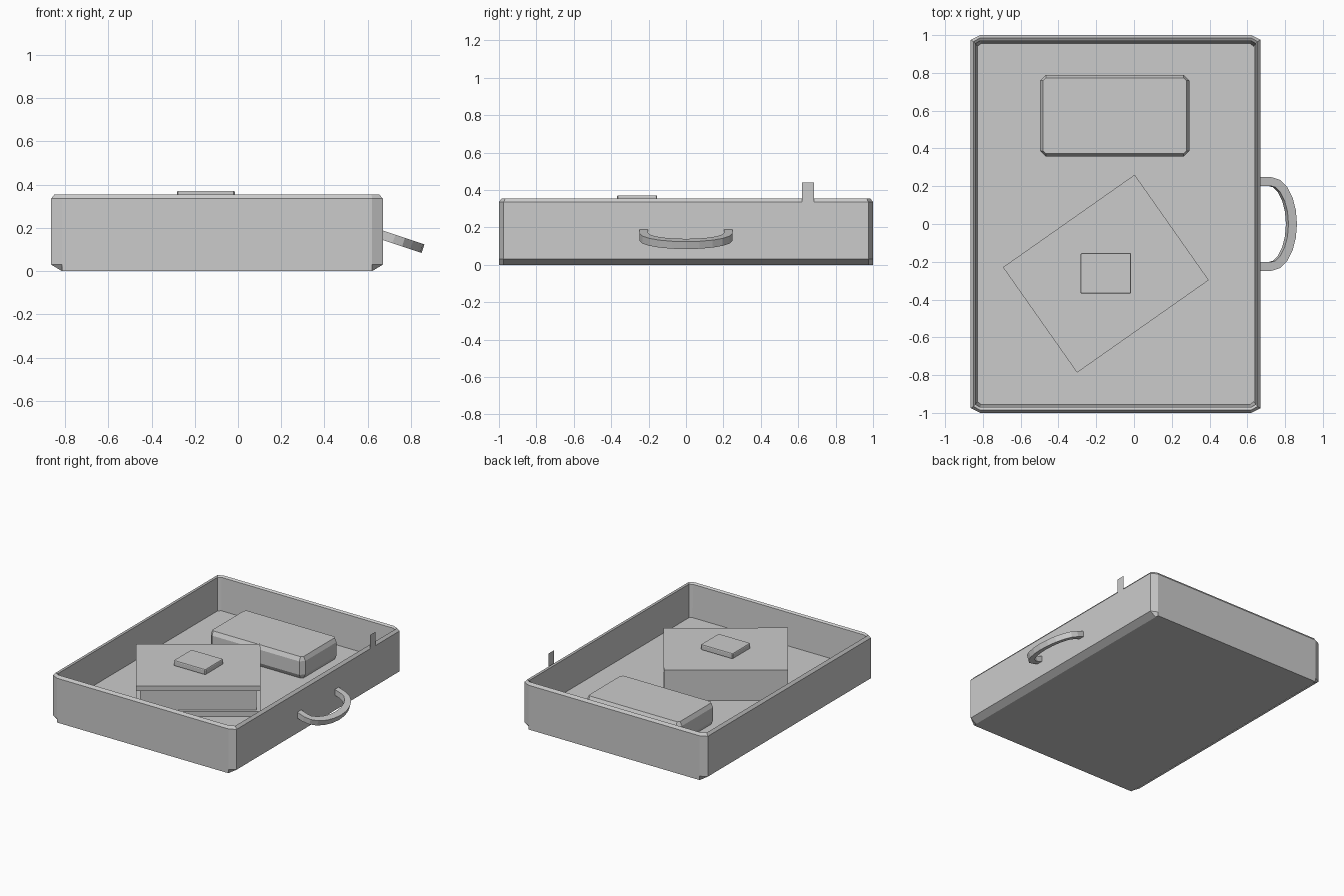
import bpy, bmesh, math
from mathutils import Vector

if "Cube" in bpy.data.objects:
    bpy.data.objects.remove(bpy.data.objects["Cube"])


def loft(name, rings, smooth=None):
    """Skin matching rings of points and cap both ends."""
    bm = bmesh.new()
    vs = [[bm.verts.new(p) for p in r] for r in rings]
    n = len(vs[0])
    for a, b in zip(vs, vs[1:]):
        for i in range(n):
            j = (i + 1) % n
            bm.faces.new((a[i], a[j], b[j], b[i]))
    bm.faces.new(vs[0])
    bm.faces.new(vs[-1])
    return make_object(name, bm, smooth)


def make_object(name, bm, smooth=None):
    bmesh.ops.recalc_face_normals(bm, faces=bm.faces)
    me = bpy.data.meshes.new(name)
    bm.to_mesh(me)
    bm.free()
    ob = bpy.data.objects.new(name, me)
    bpy.context.collection.objects.link(ob)
    if smooth:
        bpy.ops.object.select_all(action='DESELECT')
        ob.select_set(True)
        bpy.context.view_layer.objects.active = ob
        bpy.ops.object.shade_smooth_by_angle(angle=math.radians(smooth))
    return ob


def octagon(x0, x1, y0, y1, cx, cy, z):
    return [(x, y, z) for x, y in (
        (x0 + cx, y0), (x1 - cx, y0), (x1, y0 + cy), (x1, y1 - cy),
        (x1 - cx, y1), (x0 + cx, y1), (x0, y1 - cy), (x0, y0 + cy))]


def box(name, lo, hi, centre=(0, 0), angle=0.0):
    c, s = math.cos(angle), math.sin(angle)

    def ring(z):
        pts = ((lo[0], lo[1]), (hi[0], lo[1]), (hi[0], hi[1]), (lo[0], hi[1]))
        return [(centre[0] + c * u - s * v, centre[1] + s * u + c * v, z) for u, v in pts]
    return loft(name, [ring(lo[2]), ring(hi[2])])


def chamfer_block(name, x0, x1, y0, y1, z0, z1, c):
    def ring(d, z):
        k = max(c - d, 0.004)
        return octagon(x0 + d, x1 - d, y0 + d, y1 - d, k, k, z)
    return loft(name, [ring(c / 2, z0), ring(0, z0 + c), ring(0, z1 - c), ring(c / 2, z1)])


# Open tray: underside, outer walls with chamfered ends, rim, inner walls, floor
def tray_ring(dx, dy, z, cx, cy):
    return octagon(-0.865 + dx, 0.67 - dx, -1 + dy, 1 - dy, cx, cy, z)


loft("tray", [
    tray_ring(0.05, 0.0, 0.0, 0.001, 0.025),
    tray_ring(0.0, 0.0, 0.03, 0.05, 0.025),
    tray_ring(0.0, 0.0, 0.335, 0.05, 0.025),
    tray_ring(0.016, 0.014, 0.355, 0.036, 0.02),
    tray_ring(0.025, 0.03, 0.345, 0.025, 0.015),
    tray_ring(0.036, 0.044, 0.10, 0.02, 0.015)])

# Padded case
chamfer_block("case", -0.497, 0.293, 0.357, 0.789, 0.10, 0.262, 0.03)

# Book: two covers, a spine and inset pages
mid, turn = (-0.149, -0.263), math.radians(35.1)
hw, hd = 0.426, 0.341
box("book_lower_cover", (-hw, -hd, 0.10), (hw, hd, 0.137), mid, turn)
box("book_upper_cover", (-hw, -hd, 0.294), (hw, hd, 0.333), mid, turn)
box("book_spine", (-hw, hd - 0.03, 0.137), (hw, hd, 0.294), mid, turn)
box("book_pages", (-hw + 0.028, -hd + 0.028, 0.137), (hw - 0.028, hd - 0.03, 0.294), mid, turn)

# Small tile lying on the book
chamfer_block("tile", -0.282, -0.015, -0.369, -0.154, 0.333, 0.371, 0.005)

# Drooping handle: rectangular section swept along a bow
path = [(0.66, 0.225), (0.72, 0.225)]
for i in range(1, 10):
    t = math.pi / 2 - math.pi * i / 10
    path.append((0.72 + 0.118 * math.cos(t), 0.225 * math.sin(t)))
path += [(0.72, -0.225), (0.66, -0.225)]
tilt = math.radians(19)
sections = []
for i, p in enumerate(path):
    a, b = path[max(i - 1, 0)], path[min(i + 1, len(path) - 1)]
    tan = (Vector(b) - Vector(a)).normalized()
    out = Vector((-tan.y, tan.x))
    ring = []
    for w, h in ((-0.023, -0.021), (0.023, -0.021), (0.023, 0.021), (-0.023, 0.021)):
        q = Vector(p) + out * w
        r = q.x - 0.67
        ring.append((0.67 + r * math.cos(tilt) * 1.03 + h * math.sin(tilt), q.y,
                     0.166 - r * math.sin(tilt) + h * math.cos(tilt)))
    sections.append(ring)
loft("handle", sections)

# Thin upright tab on the right rim
bm = bmesh.new()
bm.faces.new([bm.verts.new((0.671, y, z)) for y, z in
              ((0.62, 0.33), (0.685, 0.33), (0.685, 0.44), (0.62, 0.44))])
make_object("rim_tab", bm)
